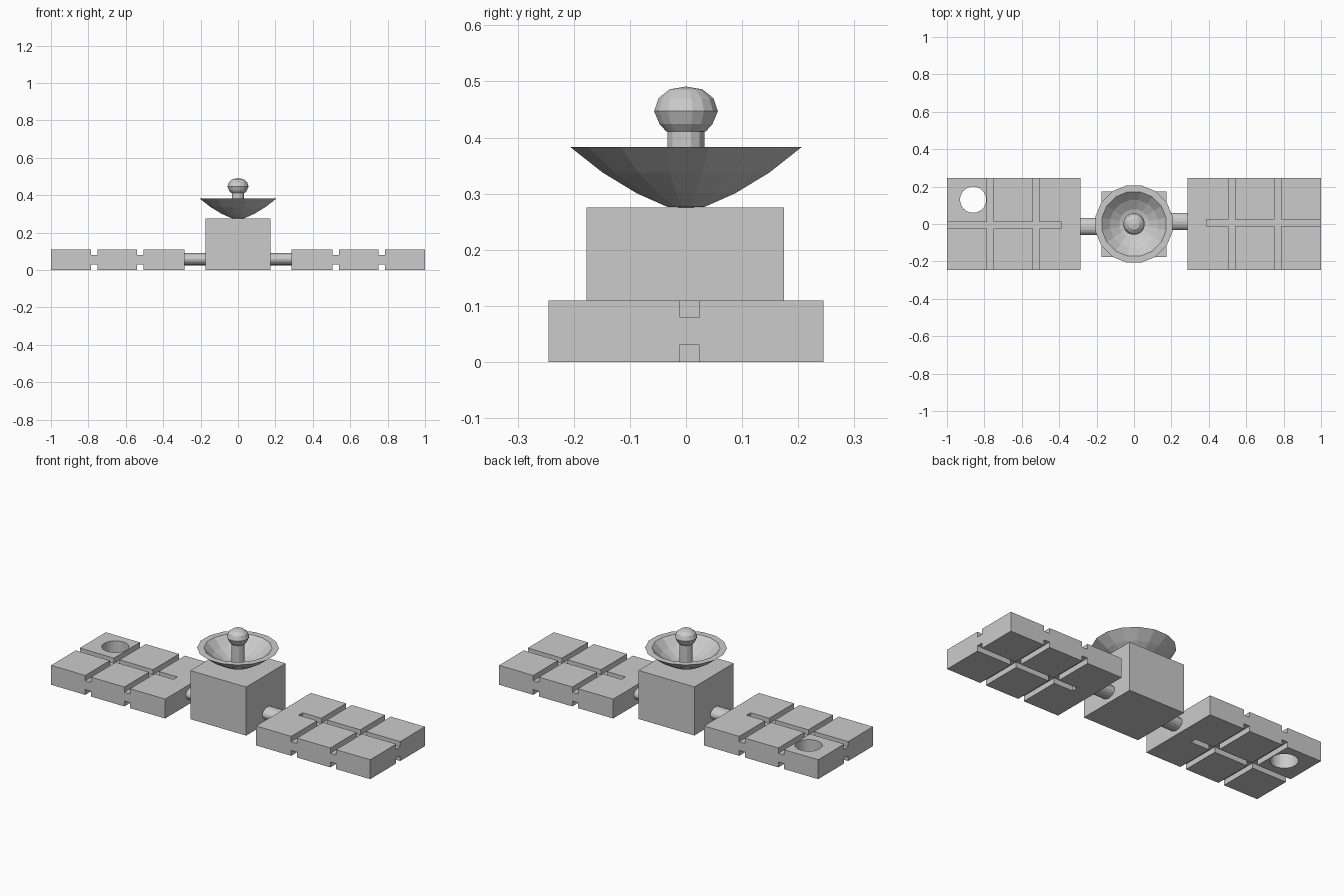
import bpy, math
from mathutils import Matrix

cube = bpy.data.objects.get("Cube")
if cube:
    bpy.data.objects.remove(cube, do_unlink=True)

grey = bpy.data.materials.new("light_grey")
grey.use_nodes = True
color = (0.6, 0.6, 0.6, 1)
grey.diffuse_color = color
grey.node_tree.nodes["Principled BSDF"].inputs["Base Color"].default_value = color


def finish(name):
    ob = bpy.context.object
    ob.name = name
    ob.data.materials.clear()
    ob.data.materials.append(grey)
    return ob


def box(name, x, y, z):
    """Box from (low, high) pairs on each axis."""
    spans = (x, y, z)
    bpy.ops.mesh.primitive_cube_add(size=1, location=[(a + b) / 2 for a, b in spans])
    ob = finish(name)
    ob.data.transform(Matrix.Diagonal([b - a for a, b in spans] + [1]))
    return ob


def lathe(name, profile, sides):
    """Closed solid of revolution; points with zero radius become poles."""
    verts, faces, rings = [], [], []
    for r, z in profile:
        n = sides if r > 0 else 1
        rings.append(range(len(verts), len(verts) + n))
        for i in range(n):
            a = math.tau * (i + 0.5) / sides
            verts.append((r * math.cos(a), r * math.sin(a), z))
    for low, high in zip(rings, rings[1:]):
        for i in range(sides):
            j = (i + 1) % sides
            quad = [low[i % len(low)], low[j % len(low)], high[j % len(high)], high[i % len(high)]]
            faces.append(list(dict.fromkeys(quad)))
    mesh = bpy.data.meshes.new(name)
    mesh.from_pydata(verts, [], faces)
    ob = bpy.data.objects.new(name, mesh)
    bpy.context.collection.objects.link(ob)
    bpy.context.view_layer.objects.active = ob
    return finish(name)


def cut(target, cutter):
    cutter.hide_render = True
    mod = target.modifiers.new("cut", "BOOLEAN")
    mod.object = cutter
    mod.solver = "EXACT"
    bpy.context.view_layer.objects.active = target
    bpy.ops.object.modifier_apply(modifier=mod.name)
    bpy.data.objects.remove(cutter, do_unlink=True)


HEIGHT, DEPTH = 0.11, 0.03


# Solar panel with grooves on both faces, turned half round for the other side
def panel(name, turn, hole):
    ob = box(name, (0.285, 1), (-0.245, 0.245), (0, HEIGHT))
    for z in ((-0.05, DEPTH), (HEIGHT - DEPTH, HEIGHT + 0.05)):
        for x in ((0.505, 0.541), (0.75, 0.786)):
            cut(ob, box("groove", x, (-0.4, 0.4), z))
        cut(ob, box("groove", (0.388, 1.1), (-0.012, 0.024), z))
    if hole:
        bpy.ops.mesh.primitive_cylinder_add(vertices=32, radius=0.07, depth=0.5,
                                            location=(0.86, -0.13, 0.05))
        cut(ob, finish("hole"))
    ob.matrix_world = Matrix.Rotation(turn, 4, "Z") @ ob.matrix_world


# Flattened arm joining a panel to the body
def arm(name, side):
    bpy.ops.mesh.primitive_cylinder_add(vertices=16, radius=1, depth=0.16,
                                        location=(side * 0.23, side * 0.014, 0.058))
    ob = finish(name)
    ob.data.transform(Matrix.Rotation(math.pi / 2, 4, "Y"))
    ob.data.transform(Matrix.Diagonal((1, 0.046, 0.033, 1)))


panel("left_panel", 0, False)
panel("right_panel", math.pi, True)
arm("left_arm", 1)
arm("right_arm", -1)
box("body", (-0.175, 0.175), (-0.177, 0.175), (0, 0.275))

# Dish with a flat rim and a hollow bowl
lathe("dish", [(0, 0.275), (0.035, 0.277), (0.09, 0.301), (0.152, 0.338), (0.21, 0.383),
               (0.175, 0.383), (0.13, 0.34), (0.08, 0.309), (0.03, 0.295), (0, 0.293)], 16)

# Antenna post and its rounded tip
lathe("antenna_post", [(0, 0.276), (0.034, 0.276), (0.034, 0.42), (0, 0.42)], 12)
lathe("antenna_tip", [(0, 0.411), (0.036, 0.411), (0.048, 0.424), (0.058, 0.447),
                      (0.05, 0.47), (0.03, 0.486), (0, 0.491)], 16)
